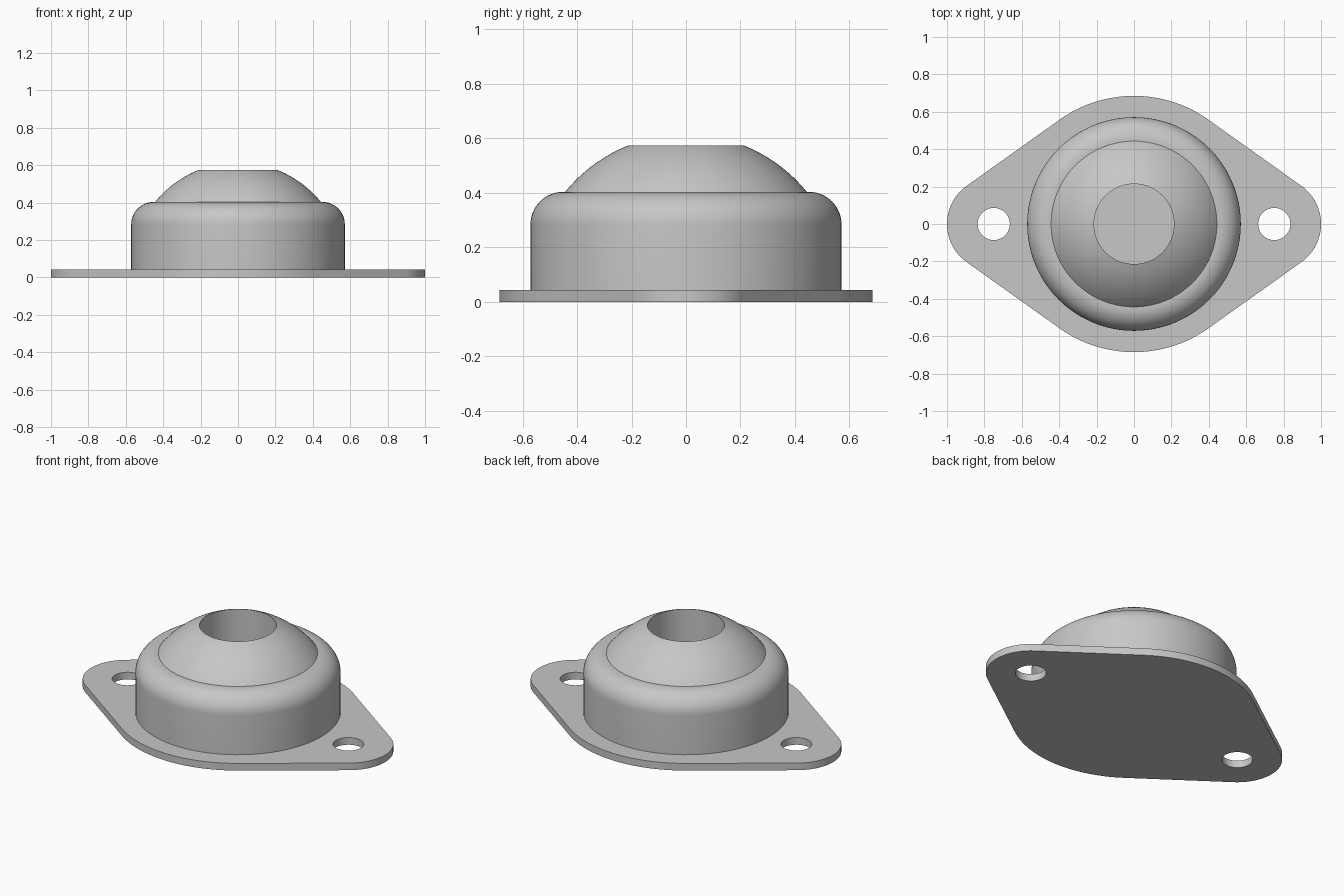
import bpy, bmesh, math

cube = bpy.data.objects.get("Cube")
if cube:
    bpy.data.objects.remove(cube, do_unlink=True)

PLATE_TOP = 0.044
BODY_R = 0.571
SHOULDER_Z = 0.404
FILLET = 0.12
BORE_R = 0.214
LUG_X, LUG_R, HOLE_R = 0.75, 0.25, 0.086
FLANGE_R = 0.685
SEGMENTS = 128

grey = bpy.data.materials.new("satin_grey")
grey.use_nodes = True
colour = (0.57, 0.57, 0.57, 1)
grey.diffuse_color = colour
grey.node_tree.nodes["Principled BSDF"].inputs["Base Color"].default_value = colour


def arc(cx, cy, r, start, end, steps):
    """Points along a circular arc, angles in radians."""
    angles = [start + (end - start) * i / steps for i in range(steps + 1)]
    return [(cx + r * math.cos(a), cy + r * math.sin(a)) for a in angles]


def finish(bm, name):
    """Turn a bmesh into a smooth shaded object with sharp edges kept."""
    bmesh.ops.recalc_face_normals(bm, faces=bm.faces)
    mesh = bpy.data.meshes.new(name)
    bm.to_mesh(mesh)
    bm.free()
    mesh.materials.append(grey)
    obj = bpy.data.objects.new(name, mesh)
    bpy.context.collection.objects.link(obj)
    bpy.ops.object.select_all(action="DESELECT")
    obj.select_set(True)
    bpy.context.view_layer.objects.active = obj
    bpy.ops.object.shade_smooth_by_angle(angle=math.radians(30))
    return obj


def lathe(name, profile):
    """Revolve an (r, z) profile around the z axis."""
    bm = bmesh.new()
    verts = [bm.verts.new((r, 0, z)) for r, z in profile]
    edges = [bm.edges.new(pair) for pair in zip(verts, verts[1:])]
    bmesh.ops.spin(bm, geom=verts + edges, cent=(0, 0, 0), axis=(0, 0, 1),
                   angle=math.tau, steps=SEGMENTS)
    bmesh.ops.remove_doubles(bm, verts=bm.verts, dist=1e-5)
    return finish(bm, name)


def plate(name, loops, height):
    """Extrude an outline with holes into a flat plate."""
    bm = bmesh.new()
    edges = []
    for loop in loops:
        verts = [bm.verts.new((x, y, 0)) for x, y in loop]
        edges += [bm.edges.new(p) for p in zip(verts, verts[1:] + verts[:1])]
    bmesh.ops.triangle_fill(bm, use_beauty=True, edges=edges, normal=(0, 0, 1))
    top = bmesh.ops.extrude_face_region(bm, geom=bm.faces[:], use_keep_orig=True)
    moved = [g for g in top["geom"] if isinstance(g, bmesh.types.BMVert)]
    bmesh.ops.translate(bm, verts=moved, vec=(0, 0, height))
    return finish(bm, name)


# Flange: straight tangents joining a large round middle and two lugs
tangent = math.acos((FLANGE_R - LUG_R) / LUG_X)
outline = (arc(LUG_X, 0, LUG_R, -tangent, tangent, 32)
           + arc(0, 0, FLANGE_R, tangent, math.pi - tangent, 32)
           + arc(-LUG_X, 0, LUG_R, math.pi - tangent, math.pi + tangent, 32)
           + arc(0, 0, FLANGE_R, math.pi + tangent, math.tau - tangent, 32))
holes = [arc(s * LUG_X, 0, HOLE_R, 0, math.tau, 48)[:-1] for s in (-1, 1)]
plate("mounting_flange", [outline] + holes, PLATE_TOP)

# Housing: straight wall with a rounded shoulder
dome_edge = math.asin((SHOULDER_Z - PLATE_TOP) / BODY_R)
shoulder = arc(BODY_R - FILLET, SHOULDER_Z - FILLET, FILLET, 0, math.pi / 2, 16)
lathe("housing", [(BODY_R, PLATE_TOP)] + shoulder
      + [(BODY_R * math.cos(dome_edge), SHOULDER_Z)])

# Dome: spherical cap with a straight bore down to the flange
dome = arc(0, PLATE_TOP, BODY_R, dome_edge, math.acos(BORE_R / BODY_R), 16)
lathe("bored_dome", dome + [(BORE_R, PLATE_TOP)])
